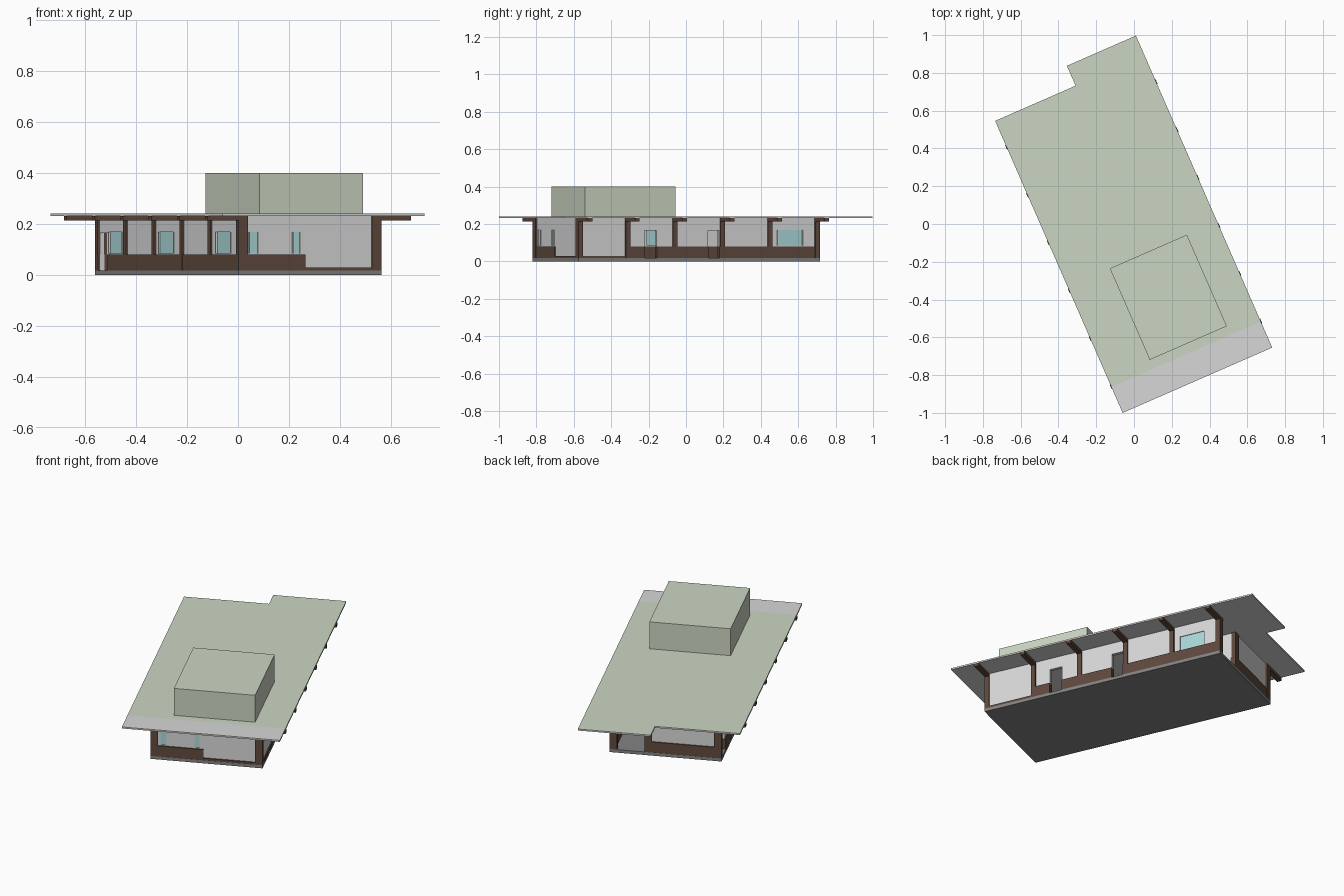
import bpy, bmesh, math
from mathutils import Vector

if "Cube" in bpy.data.objects:
    bpy.data.objects.remove(bpy.data.objects["Cube"])

# Local plan frame: a runs across the house, b along it, from the front-left roof corner
ANG = math.radians(23.6)
EA = Vector((math.cos(ANG), math.sin(ANG), 0))
EB = Vector((-math.sin(ANG), math.cos(ANG), 0))
ORIGIN = Vector((-0.06, -1.0, 0))
A0, A1, B0, B1 = 0.129, 0.741, 0.14, 1.548     # house footprint
FLOOR, SILL, TOP, ROOF = 0.018, 0.08, 0.232, 0.241
POST_A, POST_B = 0.04, 0.026
STEP = (B1 - B0 - POST_B) / 5


def material(name, rgb):
    m = bpy.data.materials.new(name)
    m.diffuse_color = (*rgb, 1)
    m.use_nodes = True
    m.node_tree.nodes["Principled BSDF"].inputs["Base Color"].default_value = m.diffuse_color
    return m


WHITE = material("pale_grey", (0.68, 0.68, 0.68))
BROWN = material("dark_brown", (0.115, 0.066, 0.046))
GREEN = material("sage_green", (0.60, 0.67, 0.54))
GLASS = material("pale_blue_glass", (0.40, 0.68, 0.69))
STONE = material("mid_grey", (0.227, 0.227, 0.227))


def place(a, b, z):
    return ORIGIN + EA * a + EB * b + Vector((0, 0, z))


def prism(name, outline, z0, z1, mat, bisect_b=None):
    """Vertical prism over a plan outline given in local (a, b)."""
    bm = bmesh.new()
    low = [bm.verts.new(place(a, b, z0)) for a, b in outline]
    high = [bm.verts.new(place(a, b, z1)) for a, b in outline]
    bm.faces.new(low)
    bm.faces.new(high)
    n = len(outline)
    for i in range(n):
        j = (i + 1) % n
        bm.faces.new((low[i], low[j], high[j], high[i]))
    bmesh.ops.recalc_face_normals(bm, faces=bm.faces)
    if bisect_b is not None:
        bmesh.ops.bisect_plane(bm, geom=bm.verts[:] + bm.edges[:] + bm.faces[:],
                               plane_co=place(0, bisect_b, 0), plane_no=EB)
    me = bpy.data.meshes.new(name)
    bm.to_mesh(me)
    bm.free()
    me.materials.append(mat)
    ob = bpy.data.objects.new(name, me)
    bpy.context.collection.objects.link(ob)
    return ob


def box(name, a0, a1, b0, b1, z0, z1, mat):
    return prism(name, [(a0, b0), (a1, b0), (a1, b1), (a0, b1)], z0, z1, mat)


def panel(name, side, s0, s1, d0, d1, z0, z1, mat):
    """Box on one side: s along the side, d = depth inward from its face."""
    if side == "left":
        r = (A0 + d0, A0 + d1, s0, s1)
    elif side == "right":
        r = (A1 - d1, A1 - d0, s0, s1)
    elif side == "front":
        r = (s0, s1, B0 + d0, B0 + d1)
    else:
        r = (s0, s1, B1 - d1, B1 - d0)
    return box(f"{side}_{name}", *r, z0, z1, mat)


def wall(side, s0, s1, z0, openings=()):
    """Recessed pale wall with (start, end, bottom, top, glazed) openings."""
    d0, d1 = 0.008, 0.026
    cur = s0
    for o0, o1, lo, hi, glazed in openings:
        if o0 > cur:
            panel("wall", side, cur, o0, d0, d1, z0, TOP, WHITE)
        if lo > z0:
            panel("wall_sill", side, o0, o1, d0, d1, z0, lo, WHITE)
        panel("wall_lintel", side, o0, o1, d0, d1, hi, TOP, WHITE)
        if glazed:
            panel("window_glass", side, o0, o1, d0 + 0.004, d0 + 0.010, lo, hi, GLASS)
            for f0, f1 in ((o0, o0 + 0.005), (o1 - 0.005, o1)):
                panel("window_frame", side, f0, f1, d0 - 0.003, d1 + 0.002, lo, hi, WHITE)
        cur = o1
    if s1 > cur:
        panel("wall", side, cur, s1, d0, d1, z0, TOP, WHITE)


def plinth(side, s0, s1, z1):
    panel("plinth", side, s0, s1, 0.001, 0.030, FLOOR, z1, BROWN)


def window(s0, s1):
    return (s0, s1, 0.085, 0.168, True)


def door(s0, s1):
    return (s0, s1, FLOOR, 0.165, False)


# Floor slab
box("floor_slab", A0, A1, B0, B1, 0, FLOOR, STONE)

# Posts and the brackets that carry the eaves
for i in range(6):
    b = B0 + i * STEP
    box("left_post", A0, A0 + POST_A, b, b + POST_B, FLOOR, TOP, BROWN)
    box("right_post", A1 - POST_A, A1, b, b + POST_B, FLOOR, TOP, BROWN)
    box("left_bracket", -0.003, A0, b, b + POST_B, 0.214, TOP, BROWN)
    box("right_bracket", A1, 0.867, b, b + POST_B, 0.214, TOP, BROWN)

# Left side: three windows and a back doorway
plinth("left", B0, 1.43, SILL)
wall("left", B0 + POST_B, 1.43, SILL,
     [window(0.23, 0.38), window(0.79, 0.94), window(1.292, 1.43)])
wall("left", 1.43, B1 - POST_B, FLOOR, [door(1.43, 1.515)])

# Right side: low-sill bay, two doorways, one window
plinth("right", B0, 0.42, 0.03)
for s0, s1 in ((0.42, 0.5275), (0.5985, 0.899), (0.964, B1)):
    plinth("right", s0, s1, SILL)
wall("right", B0 + POST_B, 0.42, 0.03)
wall("right", 0.42, 0.5275, SILL)
wall("right", 0.5275, 0.5985, FLOOR, [door(0.5275, 0.5985)])
wall("right", 0.5985, 0.899, SILL)
wall("right", 0.899, 0.964, FLOOR, [door(0.899, 0.964)])
wall("right", 0.964, B1 - POST_B, SILL, [window(1.303, 1.456)])

# Front: high plinth with two windows, wide low-sill panel
plinth("front", A0, 0.417, SILL)
plinth("front", 0.417, A1, 0.03)
wall("front", A0 + POST_A, 0.417, SILL, [window(0.176, 0.220), window(0.362, 0.400)])
wall("front", 0.417, A1 - POST_A, 0.03)

# Back: plinth wall, brown jamb and an open entry porch
plinth("back", A0, 0.55, SILL)
wall("back", A0 + POST_A, 0.51, SILL)
panel("entry_jamb", "back", 0.51, 0.55, 0, POST_B, FLOOR, TOP, BROWN)
box("entry_side_wall", 0.525, 0.545, 1.26, B1 - POST_B, FLOOR, TOP, WHITE)
box("entry_inner_wall", 0.525, A1 - 0.026, 1.25, 1.27, FLOOR, TOP, WHITE)

# Roof slab with a notch at the back; planted top behind the bare front strip
roof = prism("roof_slab", [(0, 0), (0.864, 0), (0.864, 1.802), (0.465, 1.802),
                           (0.465, 1.687), (0, 1.687)], TOP, ROOF, WHITE, bisect_b=0.15)
roof.data.materials.append(GREEN)
for f in roof.data.polygons:
    if f.normal.z > 0.5 and (f.center - ORIGIN).dot(EB) > 0.15:
        f.material_index = 1

# Raised block on the roof
box("roof_block", 0.244, 0.689, 0.20, 0.728, ROOF - 0.001, 0.40, GREEN)
